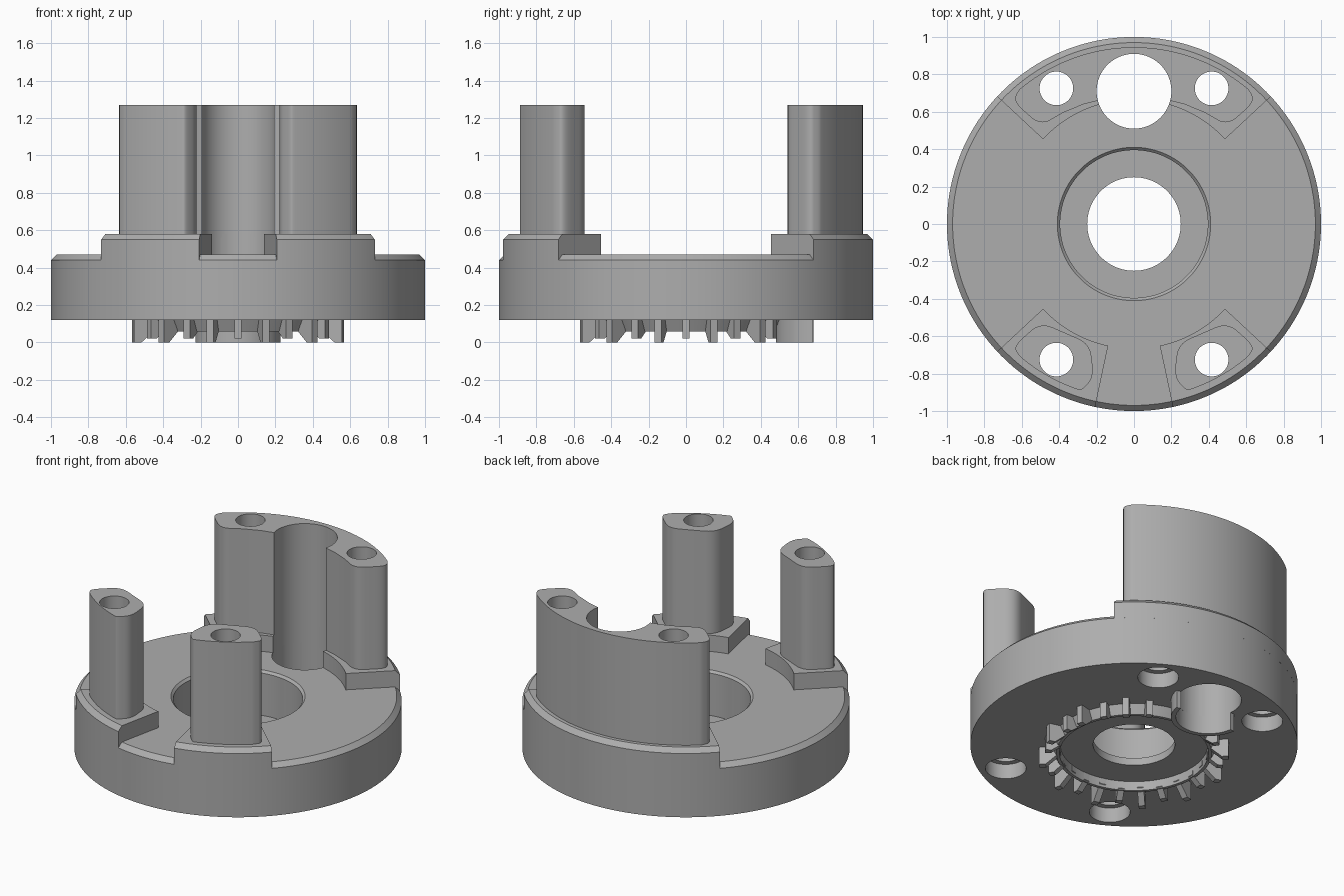
import bpy, bmesh, math
from mathutils import Vector

if "Cube" in bpy.data.objects:
    bpy.data.objects.remove(bpy.data.objects["Cube"], do_unlink=True)

grey = bpy.data.materials.new("plain_grey")
grey.use_nodes = True
COLOUR = (0.42, 0.42, 0.42, 1)
grey.diffuse_color = COLOUR
grey.node_tree.nodes["Principled BSDF"].inputs["Base Color"].default_value = COLOUR


def finish(name, bm):
    bmesh.ops.remove_doubles(bm, verts=bm.verts, dist=1e-5)
    bmesh.ops.recalc_face_normals(bm, faces=bm.faces)
    mesh = bpy.data.meshes.new(name)
    bm.to_mesh(mesh)
    bm.free()
    mesh.materials.append(grey)
    ob = bpy.data.objects.new(name, mesh)
    bpy.context.collection.objects.link(ob)
    return ob


def sweep(bm, profile, centre=(0, 0), start=0, end=360, steps=128):
    """Turn a closed (radius, height) profile about a vertical axis."""
    full = end - start == 360
    rings = []
    for i in range(steps if full else steps + 1):
        a = math.radians(start + (end - start) * i / steps)
        rings.append([bm.verts.new((centre[0] + r * math.cos(a), centre[1] + r * math.sin(a), z))
                      for r, z in profile])
    n = len(profile)
    for i in range(steps):
        a, b = rings[i], rings[(i + 1) % len(rings)]
        for j in range(n):
            k = (j + 1) % n
            if profile[j][0] or profile[k][0]:
                bm.faces.new([v for v in (a[j], b[j], b[k], a[k])])
    if not full:
        bm.faces.new(rings[0])
        bm.faces.new(rings[-1])


def turned(name, profile, **kw):
    bm = bmesh.new()
    sweep(bm, profile, **kw)
    return finish(name, bm)


def rounded(points, size):
    """Round the sharp corners of a closed outline."""
    out = []
    pts = [Vector(p) for p in points]
    for i, p in enumerate(pts):
        a, b = pts[i - 1] - p, pts[(i + 1) % len(pts)] - p
        if a.angle(b) > math.radians(165):
            out.append(p)
            continue
        s = p + a.normalized() * min(size, a.length * 0.45)
        e = p + b.normalized() * min(size, b.length * 0.45)
        for k in range(9):
            t = k / 8
            out.append(s * (1 - t) ** 2 + p * 2 * t * (1 - t) + e * t * t)
    return out


def prism(name, outline, bottom, top):
    bm = bmesh.new()
    base = bm.faces.new([bm.verts.new((p[0], p[1], bottom)) for p in outline])
    ext = bmesh.ops.extrude_face_region(bm, geom=[base], use_keep_orig=True)
    for v in ext["geom"]:
        if isinstance(v, bmesh.types.BMVert):
            v.co.z = top
    return finish(name, bm)


def arc(radius, start, end, steps):
    return [(radius * math.cos(a), radius * math.sin(a)) for a in
            (math.radians(start + (end - start) * i / steps) for i in range(steps + 1))]


parts = []

# Base disc with central bore and upper recess
parts.append(turned("base_disc", [(.25, .12), (1, .12), (1, .44), (.97, .47),
                                  (.41, .47), (.395, .455), (.395, .17), (.25, .17)]))

# Raised pads: two at the front, one wide one at the back
pad = [(.665, .44), (1, .44), (1, .55), (.97, .58), (.665, .58)]
for name, start, end in (("left_front_pad", -78, -43), ("right_front_pad", -137, -102),
                         ("back_pad", 43, 137)):
    parts.append(turned(name, pad, start=start, end=end, steps=48))

# Front pillars
for name, side in (("left_front_pillar", 1), ("right_front_pillar", -1)):
    outline = [(.235, .64), (.5, .525), (.645, .655)] + arc(.935, 49, 72.5, 14) + [(.215, .82)]
    parts.append(prism(name, [(side * x, -y) for x, y in rounded(outline, .07)], .56, 1.27))

# Back wall pillar, symmetric about the centre plane
inner = [(.15, .67), (.27, .64), (.38, .595), (.5, .525), (.645, .655)]
outline = inner + arc(.945, 49, 131, 48) + [(-x, y) for x, y in reversed(inner)]
parts.append(prism("back_pillar", rounded(outline, .07), .56, 1.27))

# Underside ring
parts.append(turned("lower_ring", [(.45, .13), (.455, .06), (.475, .06), (.51, .13)]))

# Cut the large offset hole and the four counterbored screw holes
bm = bmesh.new()
sweep(bm, [(0, -.1), (.2, -.1), (.2, 1.4), (0, 1.4)], centre=(0, .71), steps=64)
for sx in (-1, 1):
    for sy in (-1, 1):
        sweep(bm, [(0, .05), (.125, .05), (.125, .22), (.09, .22), (.09, 1.4), (0, 1.4)],
              centre=(sx * .415, sy * .725), steps=48)
cutter = finish("hole_cutter", bm)
cutter.hide_render = True
for ob in parts:
    mod = ob.modifiers.new("holes", 'BOOLEAN')
    mod.operation = 'DIFFERENCE'
    mod.solver = 'EXACT'
    mod.object = cutter
    bpy.context.view_layer.objects.active = ob
    bpy.ops.object.modifier_apply(modifier=mod.name)
bpy.data.objects.remove(cutter, do_unlink=True)

# Partial collar below the offset hole
parts.append(turned("hole_collar", [(.2, 0), (.23, 0), (.23, .13), (.2, .13)],
                    centre=(0, .71), start=188, end=352, steps=40))

# Ring of alternating long and short fins
long_fin = [(.45, .13), (.45, .08), (.54, 0), (.58, 0), (.58, .13)]
short_fin = [(.45, .13), (.45, .07), (.515, .02), (.55, .02), (.55, .13)]
bm = bmesh.new()
for i in range(24):
    angle = i * 15
    if abs(angle - 90) < 20:
        continue
    a = math.radians(angle)
    out, across = Vector((math.cos(a), math.sin(a), 0)), Vector((-math.sin(a), math.cos(a), 0))
    profile = long_fin if i % 2 else short_fin
    sides = [[bm.verts.new(out * r + across * w + Vector((0, 0, z))) for r, z in profile]
             for w in (-.02, .02)]
    for side in sides:
        bm.faces.new(side)
    for j in range(len(profile)):
        k = (j + 1) % len(profile)
        bm.faces.new((sides[0][j], sides[0][k], sides[1][k], sides[1][j]))
parts.append(finish("lower_fins", bm))

# Smooth curved walls, keep edges sharp
bpy.ops.object.select_all(action='DESELECT')
for ob in parts:
    ob.select_set(True)
bpy.context.view_layer.objects.active = parts[0]
bpy.ops.object.shade_smooth_by_angle(angle=math.radians(30))
